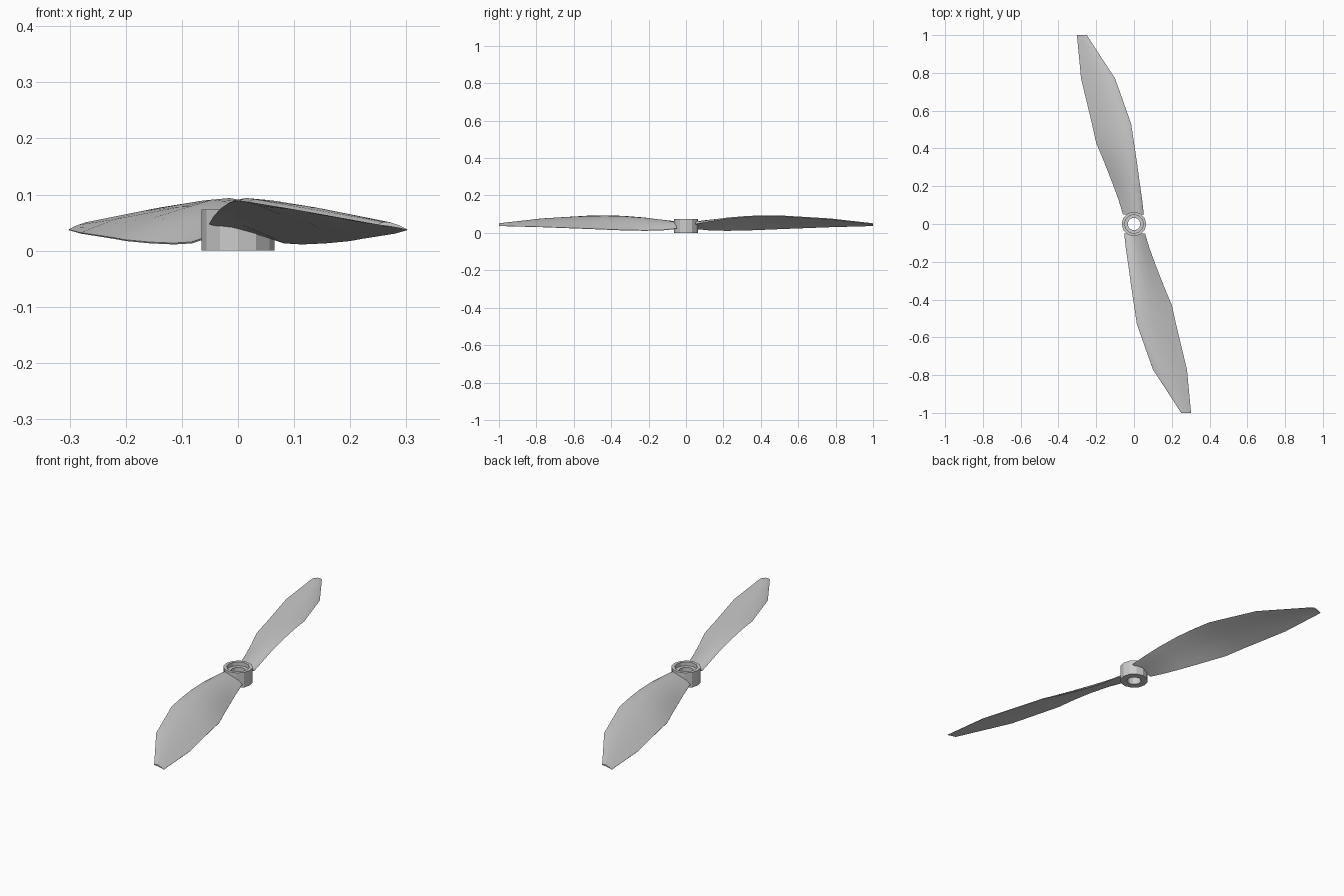
import bpy, bmesh, math

if "Cube" in bpy.data.objects:
    bpy.data.objects.remove(bpy.data.objects["Cube"])


def finish(name, bm, angle):
    bmesh.ops.recalc_face_normals(bm, faces=bm.faces)
    mesh = bpy.data.meshes.new(name)
    bm.to_mesh(mesh)
    bm.free()
    ob = bpy.data.objects.new(name, mesh)
    bpy.context.collection.objects.link(ob)
    bpy.ops.object.select_all(action='DESELECT')
    ob.select_set(True)
    bpy.context.view_layer.objects.active = ob
    bpy.ops.object.shade_smooth_by_angle(angle=math.radians(angle))
    return ob


def bridge(bm, a, b):
    n = len(a)
    for i in range(n):
        bm.faces.new((a[i], a[(i + 1) % n], b[(i + 1) % n], b[i]))


# Hub: turned ring with a through bore and a shallow recess on top
profile = [(0.033, 0), (0.065, 0), (0.065, 0.073), (0.05, 0.073),
           (0.05, 0.055), (0.033, 0.055)]
SIDES = 12
bm = bmesh.new()
rings = []
for k in range(SIDES):
    a = 2 * math.pi * k / SIDES
    rings.append([bm.verts.new((r * math.cos(a), r * math.sin(a), z)) for r, z in profile])
for k in range(SIDES):
    bridge(bm, rings[k], rings[(k + 1) % SIDES])
finish("hub", bm, 20)

# Blade stations: distance out, leading x z, trailing x z, thickness
stations = [
    (0.05, -0.052, 0.047, 0.058, 0.022, 0.022),
    (0.13, -0.043, 0.062, 0.082, 0.014, 0.022),
    (0.22, -0.030, 0.076, 0.115, 0.012, 0.021),
    (0.33, -0.015, 0.086, 0.158, 0.014, 0.020),
    (0.43, 0.000, 0.089, 0.200, 0.018, 0.019),
    (0.53, 0.015, 0.087, 0.222, 0.022, 0.018),
    (0.77, 0.100, 0.073, 0.280, 0.031, 0.014),
    (1.00, 0.250, 0.046, 0.302, 0.037, 0.008),
]
# Cambered section: fraction along the chord, offset as a share of thickness
section = [(0, 0), (0.06, 0.5), (0.2, 0.9), (0.4, 1.0), (0.65, 0.75), (0.85, 0.38),
           (1, 0.08), (1, -0.05), (0.75, 0.08), (0.4, 0.1), (0.12, 0.0)]


def blade(name, s):
    bm = bmesh.new()
    loops = []
    for d, lx, lz, tx, tz, th in stations:
        dx, dz = tx - lx, tz - lz
        c = math.hypot(dx, dz)
        nx, nz = -dz / c, dx / c
        loops.append([bm.verts.new((s * (lx + t * dx + h * th * nx), -s * d,
                                    lz + t * dz + h * th * nz)) for t, h in section])
    for a, b in zip(loops, loops[1:]):
        bridge(bm, a, b)
    bm.faces.new(loops[0])
    bm.faces.new(loops[-1])
    return finish(name, bm, 30)


# Two blades, the second turned half a revolution
blade("front_blade", 1)
blade("back_blade", -1)
